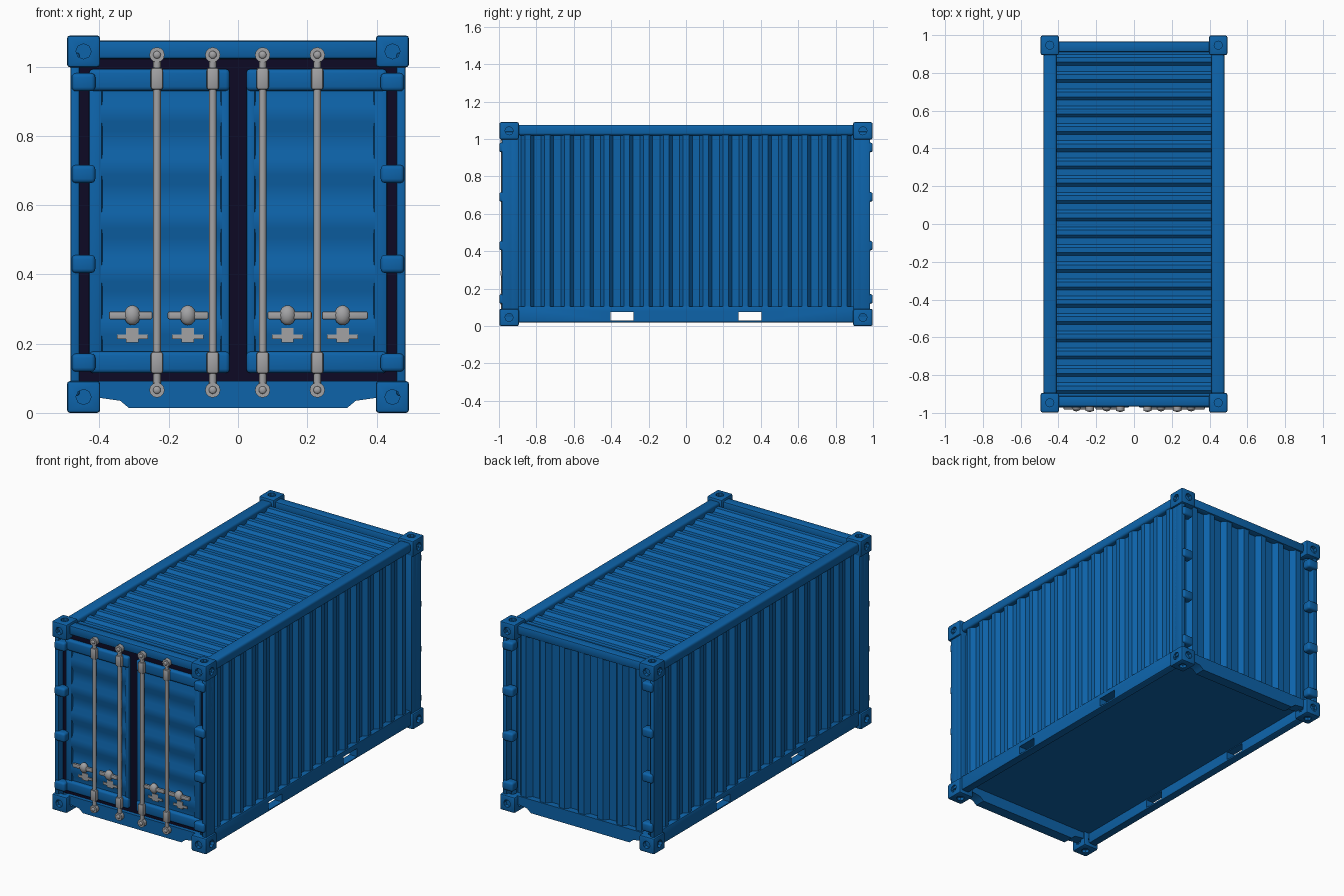
import bpy, bmesh, math
from mathutils import Matrix, Vector

if "Cube" in bpy.data.objects:
    bpy.data.objects.remove(bpy.data.objects["Cube"])


def material(name, rgb):
    m = bpy.data.materials.new(name)
    m.diffuse_color = (*rgb, 1)
    m.use_nodes = True
    m.node_tree.nodes["Principled BSDF"].inputs["Base Color"].default_value = m.diffuse_color
    return m


BLUE = material("container blue", (0.004, 0.125, 0.40))
DARK = material("dark seal", (0.004, 0.003, 0.018))
STEEL = material("steel grey", (0.36, 0.36, 0.37))


def finish(name, bm, mat):
    me = bpy.data.meshes.new(name)
    bm.to_mesh(me)
    bm.free()
    me.materials.append(mat)
    ob = bpy.data.objects.new(name, me)
    bpy.context.collection.objects.link(ob)
    return ob


def box(name, x, y, z, mat=BLUE, bevel=0.006, seg=2):
    """Bevelled box from (min, max) ranges."""
    bm = bmesh.new()
    bmesh.ops.create_cube(bm, size=1)
    for v in bm.verts:
        v.co = [r[0] + (c + 0.5) * (r[1] - r[0]) for c, r in zip(v.co, (x, y, z))]
    if bevel:
        bmesh.ops.bevel(bm, geom=bm.edges[:], offset=bevel, segments=seg,
                        affect='EDGES', profile=0.5)
    return finish(name, bm, mat)


def flip(r, s):
    """Mirror a range when s is -1."""
    return tuple(sorted((r[0] * s, r[1] * s)))


def cyl(name, centre, axis, r, length, mat, sides=12):
    bm = bmesh.new()
    rot = Vector((0, 0, 1)).rotation_difference(Vector(axis)).to_matrix().to_4x4()
    bmesh.ops.create_cone(bm, cap_ends=True, segments=sides, radius1=r, radius2=r,
                          depth=length, matrix=Matrix.Translation(centre) @ rot)
    return finish(name, bm, mat)


def ball(name, centre, scale, mat=STEEL):
    bm = bmesh.new()
    bmesh.ops.create_uvsphere(bm, u_segments=16, v_segments=8, radius=1,
                              matrix=Matrix.Translation(centre) @ Matrix.Diagonal((*scale, 1)))
    return finish(name, bm, mat)


def corrugated(name, place, u, v, n, depth, outward):
    """Trapezoid ribs along u, swept along v; place(u, v, d) maps to space."""
    bm = bmesh.new()
    step = (u[1] - u[0]) / n
    prof = [(u[0], 0)]
    for i in range(n):
        prof += [(u[0] + (i + f) * step, d * depth)
                 for f, d in ((0.18, 0), (0.36, 1), (0.64, 1), (0.82, 0))]
    prof.append((u[1], 0))
    rows = [[bm.verts.new(place(a, b, d)) for a, d in prof] for b in v]
    for i in range(len(prof) - 1):
        f = bm.faces.new((rows[0][i], rows[0][i + 1], rows[1][i + 1], rows[1][i]))
        f.normal_update()
        if f.normal.dot(Vector(outward)) < 0:
            f.normal_flip()
    return finish(name, bm, BLUE)


def cut(ob, cutters):
    for c in cutters:
        c.hide_render = True
        m = ob.modifiers.new("cut", 'BOOLEAN')
        m.operation, m.solver, m.object = 'DIFFERENCE', 'EXACT', c
    dg = bpy.context.evaluated_depsgraph_get()
    me = bpy.data.meshes.new_from_object(ob.evaluated_get(dg))
    ob.modifiers.clear()
    ob.data = me
    for c in cutters:
        bpy.data.objects.remove(c)


# Corner castings with round sockets on each face
h = (-0.048, 0.048)
casting = box("corner_casting", h, (-0.052, 0.052), (-0.046, 0.046), BLUE, 0.009)
cut(casting, [cyl("socket_cutter", Vector(a) * s * 0.05, a, 0.022, 0.04, BLUE, 8)
              for a in ((1, 0, 0), (0, 1, 0), (0, 0, 1)) for s in (-1, 1)])
for sx in (-1, 1):
    for sy in (-1, 1):
        for z in (0.046, 1.044):
            c = casting.copy()
            c.location = (sx * 0.446, sy * 0.946, z)
            bpy.context.collection.objects.link(c)
bpy.data.objects.remove(casting)

HINGE_Z = (0.145, 0.43, 0.69, 0.955)
for sx in (-1, 1):
    side = "right" if sx > 0 else "left"
    # Top rail
    box(f"top_rail_{side}", flip((0.41, 0.478), sx), (-0.9, 0.9), (1.02, 1.076), BLUE, 0.012, 3)
    # Bottom rail with forklift pockets
    rail = box(f"bottom_rail_{side}", flip((0.43, 0.478), sx), (-0.9, 0.9), (0.02, 0.105))
    cut(rail, [box("pocket_cutter", flip((0.3, 0.6), sx), flip((0.28, 0.405), s),
                   (0.029, 0.076), BLUE, 0) for s in (-1, 1)])
    # Corrugated side wall
    corrugated(f"side_wall_{side}", lambda a, b, d: (sx * (0.447 + d), a, b),
               (-0.9, 0.9), (0.095, 1.03), 17, 0.024, (sx, 0, 0))
    for sy in (-1, 1):
        end = "back" if sy > 0 else "front"
        # Corner post: wide body plus outer lip
        box(f"post_body_{end}_{side}", flip((0.425, 0.484), sx), flip((0.895, 0.94), sy), (0.05, 1.04))
        box(f"post_lip_{end}_{side}", flip((0.458, 0.484), sx), flip((0.92, 0.985), sy), (0.05, 1.04))
        # Hinges
        for z in HINGE_Z:
            box(f"hinge_{end}_{side}", flip((0.412, 0.48), sx), flip((0.945, 0.998), sy),
                (z - 0.026, z + 0.026), BLUE, 0.012, 3)

# Headers and stepped sills at both ends
for sy in (-1, 1):
    end = "back" if sy > 0 else "front"
    box(f"header_{end}", (-0.41, 0.41), flip((0.91, 0.967), sy), (1.022, 1.076), BLUE, 0.01)
    bm = bmesh.new()
    pts = [(-0.41, 0.045), (-0.34, 0.035), (-0.315, 0.014), (0.315, 0.014),
           (0.34, 0.035), (0.41, 0.045), (0.41, 0.092), (-0.41, 0.092)]
    face = bm.faces.new([bm.verts.new((x, -0.967 * sy, z)) for x, z in pts])
    ext = bmesh.ops.extrude_face_region(bm, geom=[face])["geom"]
    for v in ext:
        if isinstance(v, bmesh.types.BMVert):
            v.co.y = -0.905 * sy
    bmesh.ops.recalc_face_normals(bm, faces=bm.faces[:])
    finish("sill_" + ("front" if sy > 0 else "back"), bm, BLUE)

# Roof, back wall and floor
corrugated("roof", lambda a, b, d: (b, a, 1.042 + d), (-0.915, 0.915), (-0.415, 0.415),
           20, 0.016, (0, 0, 1))
corrugated("back_wall", lambda a, b, d: (a, 0.93 + d, b), (-0.43, 0.43), (0.085, 1.03),
           7, 0.028, (0, 1, 0))
box("floor", (-0.44, 0.44), (-0.92, 0.92), (0.08, 0.095), BLUE, 0)

# Dark seal behind the doors
box("door_seal", (-0.46, 0.46), (-0.946, -0.936), (0.09, 1.024), DARK, 0)

# Doors: frame bars, stiles and horizontally ribbed panel
for sx in (-1, 1):
    side = "right" if sx > 0 else "left"
    for z in ((0.115, 0.177), (0.93, 0.993)):
        box(f"door_bar_{side}", flip((0.024, 0.43), sx), (-0.972, -0.94), z, BLUE, 0.012, 3)
    box(f"door_outer_stile_{side}", flip((0.392, 0.43), sx), (-0.96, -0.94), (0.13, 0.98))
    box(f"door_inner_stile_{side}", flip((0.024, 0.05), sx), (-0.96, -0.94), (0.13, 0.98))
    corrugated(f"door_panel_{side}", lambda a, b, d: (sx * b, -0.949 - d, a),
               (0.17, 0.94), (0.045, 0.4), 5, 0.01, (0, -1, 0))

# Locking rods with guides and end cams
for x in (-0.234, -0.073, 0.071, 0.229):
    cyl("lock_rod", (x, -0.977, 0.55), (0, 0, 1), 0.011, 0.98, STEEL)
    for z, zc in ((0.145, 0.066), (0.965, 1.034)):
        box("rod_guide", (x - 0.018, x + 0.018), (-0.993, -0.965), (z - 0.032, z + 0.032), STEEL, 0.008)
        cyl("rod_cam", (x, -0.977, zc), (0, 1, 0), 0.022, 0.024, STEEL)
        ball("rod_cam_bolt", (x, -0.989, zc), (0.011, 0.006, 0.011))

# Handles with hubs and mounting plates
for x0, x1, xc in ((-0.373, -0.247, -0.305), (-0.203, -0.085, -0.145),
                   (0.085, 0.213, 0.143), (0.242, 0.375, 0.302)):
    box("lock_handle", (x0, x1), (-0.982, -0.966), (0.27, 0.293), STEEL, 0.005)
    ball("handle_hub", (xc, -0.972, 0.282), (0.024, 0.02, 0.029))
    box("handle_plate", (xc - 0.045, xc + 0.045), (-0.963, -0.955), (0.213, 0.227), STEEL, 0)
    box("handle_plate_tab", (xc - 0.018, xc + 0.018), (-0.963, -0.955), (0.204, 0.245), STEEL, 0)

# Smooth shading with sharp edges kept
for ob in bpy.data.objects:
    ob.select_set(ob.type == 'MESH')
    bpy.context.view_layer.objects.active = ob
bpy.ops.object.shade_smooth_by_angle(angle=math.radians(35))
